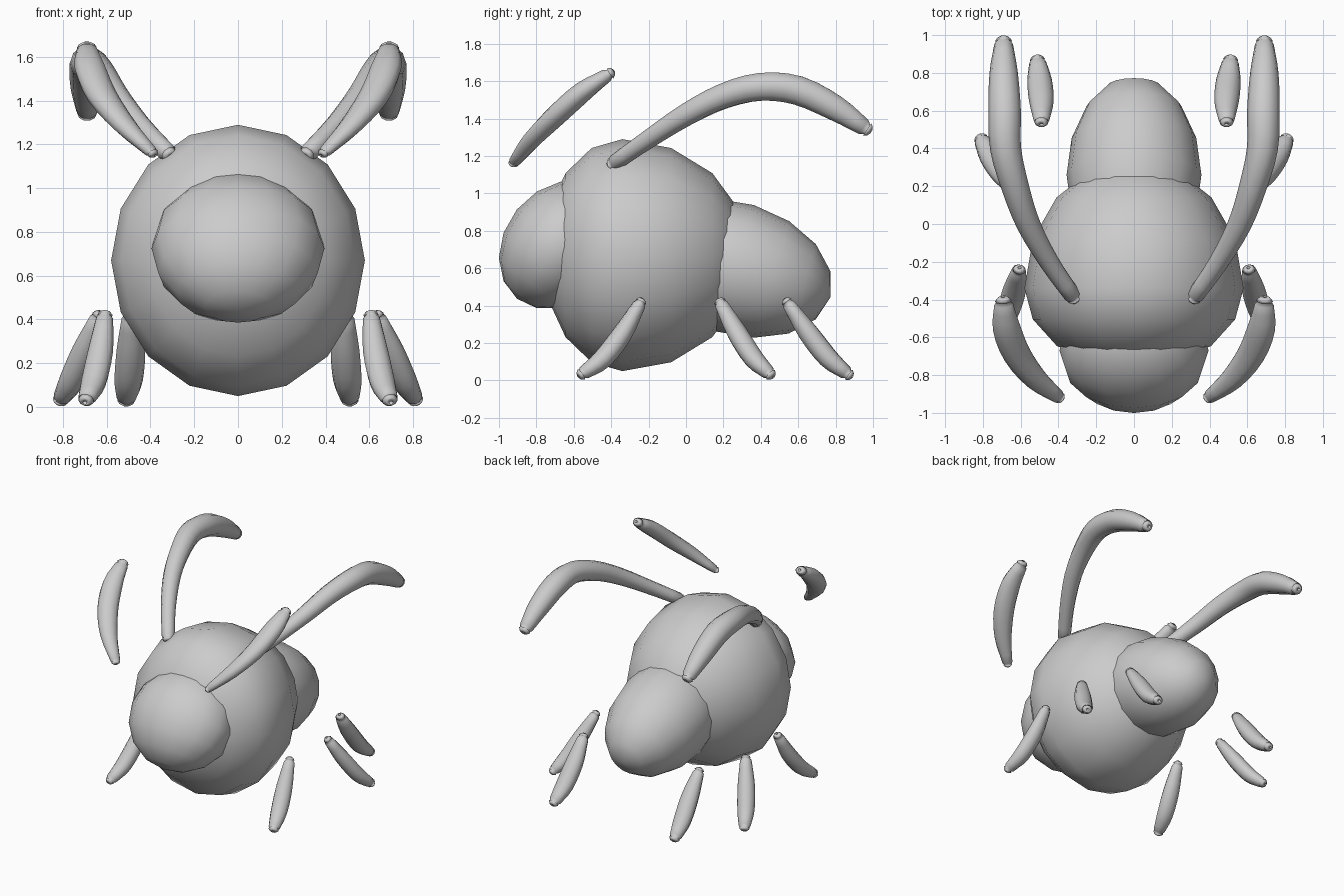
import bpy, bmesh, math
from mathutils import Vector, Matrix

if "Cube" in bpy.data.objects:
    bpy.data.objects.remove(bpy.data.objects["Cube"])


def finish(bm, name):
    bmesh.ops.recalc_face_normals(bm, faces=bm.faces)
    me = bpy.data.meshes.new(name)
    bm.to_mesh(me)
    bm.free()
    for p in me.polygons:
        p.use_smooth = True
    ob = bpy.data.objects.new(name, me)
    bpy.context.collection.objects.link(ob)
    return ob


def egg(name, center, rx, front, back, rz, tilt=0, segs=16, rings=8):
    """Sphere with poles along y and separate front and back lengths."""
    bm = bmesh.new()
    bmesh.ops.create_uvsphere(bm, u_segments=segs, v_segments=rings, radius=1)
    bmesh.ops.rotate(bm, verts=bm.verts, matrix=Matrix.Rotation(math.pi / 2, 3, 'X'))
    for v in bm.verts:
        v.co = Vector((v.co.x * rx, v.co.y * (front if v.co.y < 0 else back), v.co.z * rz))
    ob = finish(bm, name)
    ob.location = center
    ob.rotation_euler.x = math.radians(tilt)
    return ob


def spline(pts, steps=3):
    """Catmull-Rom through rows of x, y, z, radius."""
    p = [Vector(q) for q in pts]
    p = [2 * p[0] - p[1]] + p + [2 * p[-1] - p[-2]]
    out = []
    for a, b, c, d in zip(p, p[1:], p[2:], p[3:]):
        for i in range(steps):
            t = i / steps
            out.append(0.5 * (2 * b + (c - a) * t + (2 * a - 5 * b + 4 * c - d) * t * t
                              + (3 * b - a - 3 * c + d) * t ** 3))
    return out + [p[-2]]


def limb(name, pts, flat=1.0, sides=10):
    """Mirrored pair of tapering tubes with rounded ends."""
    path = spline(pts)
    for side, label in ((1, "right"), (-1, "left")):
        rows = [(q.xyz, q.w) for q in path]
        n = len(rows)
        tang = [(rows[min(i + 1, n - 1)][0] - rows[max(i - 1, 0)][0]).normalized()
                for i in range(n)]
        # rounded caps: extra shrinking rings past each end
        caps = (0.98, 0.8, 0.45)
        sec = [(rows[0][0] - tang[0] * rows[0][1] * k,
                rows[0][1] * math.sqrt(1 - k * k), tang[0]) for k in reversed(caps)]
        sec += [(c, r, t) for (c, r), t in zip(rows, tang)]
        sec += [(rows[-1][0] + tang[-1] * rows[-1][1] * k,
                 rows[-1][1] * math.sqrt(1 - k * k), tang[-1]) for k in caps]
        bm = bmesh.new()
        loops = []
        for c, r, t in sec:
            u = t.cross(Vector((0, 0, 1))).normalized()
            w = u.cross(t)
            ring = []
            for i in range(sides):
                a = 2 * math.pi * i / sides
                co = c + u * (r * math.cos(a)) + w * (r * flat * math.sin(a))
                ring.append(bm.verts.new((co.x * side, co.y, co.z)))
            loops.append(ring)
        for a, b in zip(loops, loops[1:]):
            for i in range(sides):
                j = (i + 1) % sides
                bm.faces.new((a[i], a[j], b[j], b[i]))
        bm.faces.new(loops[0])
        bm.faces.new(loops[-1])
        finish(bm, f"{label}_{name}")


# Body
egg("thorax", (0, -0.34, 0.67), 0.58, 0.43, 0.68, 0.62)
egg("head", (0, -0.67, 0.725), 0.395, 0.371, 0.371, 0.301, tilt=51)
egg("abdomen", (0, 0.26, 0.60), 0.357, 0.535, 0.535, 0.353, tilt=-17)

# Antennae
limb("antenna", [(0.40, -0.915, 1.17, 0.036), (0.52, -0.82, 1.29, 0.06),
                 (0.62, -0.69, 1.42, 0.073), (0.675, -0.55, 1.545, 0.073),
                 (0.69, -0.425, 1.63, 0.05)], flat=0.75)

# Long swept-back wings
limb("wing", [(0.325, -0.38, 1.165, 0.045), (0.45, -0.2, 1.29, 0.052),
              (0.56, 0.0, 1.42, 0.063), (0.63, 0.2, 1.52, 0.073),
              (0.68, 0.4, 1.57, 0.082), (0.685, 0.6, 1.55, 0.086),
              (0.69, 0.8, 1.455, 0.075), (0.69, 0.95, 1.355, 0.05)], flat=0.95)

# Legs
limb("front_leg", [(0.61, -0.25, 0.405, 0.04), (0.63, -0.34, 0.25, 0.06),
                   (0.66, -0.445, 0.115, 0.06), (0.69, -0.545, 0.042, 0.042)], flat=0.88)
limb("middle_leg", [(0.64, 0.19, 0.405, 0.04), (0.70, 0.27, 0.26, 0.06),
                    (0.76, 0.36, 0.12, 0.06), (0.805, 0.44, 0.042, 0.042)], flat=0.88)
limb("back_leg", [(0.49, 0.55, 0.405, 0.042), (0.49, 0.65, 0.26, 0.065),
                  (0.50, 0.76, 0.12, 0.065), (0.51, 0.855, 0.042, 0.045)], flat=0.85)
